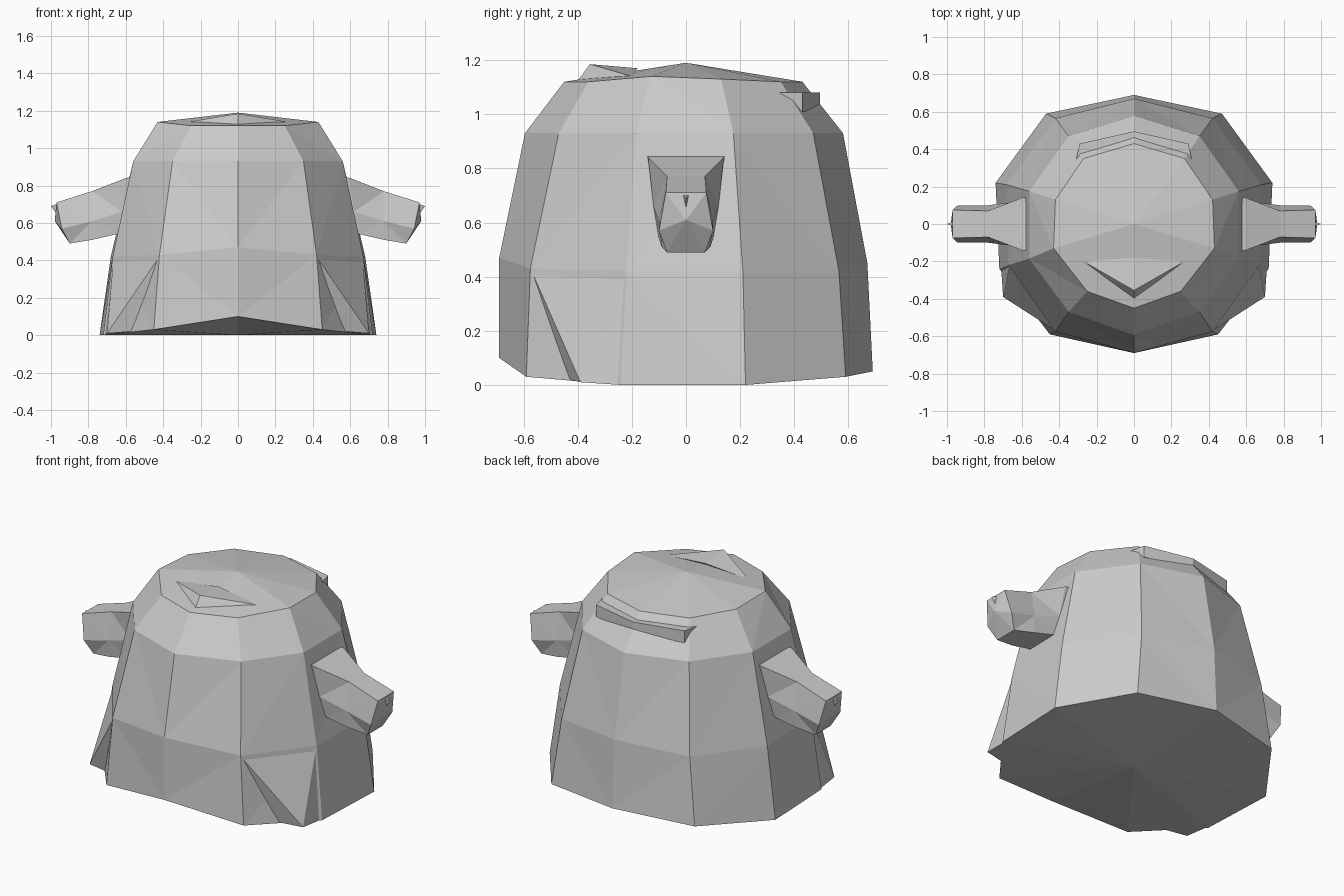
import bpy
import bmesh

cube = bpy.data.objects.get("Cube")
if cube:
    bpy.data.objects.remove(cube, do_unlink=True)

grey = bpy.data.materials.new("plain_grey")
grey.use_nodes = True
colour = (0.6, 0.6, 0.6, 1)
grey.diffuse_color = colour
grey.node_tree.nodes["Principled BSDF"].inputs["Base Color"].default_value = colour


def finish(name, bm):
    bmesh.ops.recalc_face_normals(bm, faces=bm.faces[:])
    mesh = bpy.data.meshes.new(name)
    bm.to_mesh(mesh)
    bm.free()
    mesh.materials.append(grey)
    obj = bpy.data.objects.new(name, mesh)
    bpy.context.collection.objects.link(obj)
    return obj


def loft(name, rings, start=None, end=None):
    """Skin closed rings and close each end, with a fan if a tip is given."""
    bm = bmesh.new()
    rows = [[bm.verts.new(p) for p in ring] for ring in rings]
    n = len(rows[0])
    for a, b in zip(rows, rows[1:]):
        for i in range(n):
            j = (i + 1) % n
            bm.faces.new((a[i], a[j], b[j], b[i]))
    for row, tip in ((rows[0], start), (rows[-1], end)):
        if tip is None:
            bm.faces.new(row)
            continue
        v = bm.verts.new(tip)
        for i in range(n):
            bm.faces.new((row[i], row[(i + 1) % n], v))
    bmesh.ops.triangulate(bm, faces=[f for f in bm.faces if len(f.verts) == 4])
    return finish(name, bm)


def hull(name, points):
    bm = bmesh.new()
    for p in points:
        bm.verts.new(p)
    res = bmesh.ops.convex_hull(bm, input=bm.verts[:])
    loose = [v for v in bm.verts if not v.link_faces]
    bmesh.ops.delete(bm, geom=loose, context="VERTS")
    return finish(name, bm)


def ten_sided(half):
    """Ring from five points on the +x side, front to back plus both ends."""
    inner = half[1:-1]
    return half + [(-x, y, z) for x, y, z in reversed(inner)]


# Ten-sided body, from the base up to the shoulder of the cap
body_rings = [
    ten_sided([(0, -0.69, 0.10), (0.45, -0.59, 0.03), (0.72, -0.24, 0.0),
               (0.74, 0.22, 0.0), (0.47, 0.59, 0.03), (0, 0.69, 0.05)]),
    ten_sided([(0, -0.69, 0.47), (0.42, -0.575, 0.43), (0.67, -0.22, 0.42),
               (0.68, 0.21, 0.42), (0.42, 0.565, 0.42), (0, 0.67, 0.45)]),
    ten_sided([(0, -0.595, 0.93), (0.35, -0.47, 0.93), (0.56, -0.185, 0.93),
               (0.56, 0.175, 0.93), (0.35, 0.47, 0.93), (0, 0.58, 0.93)]),
    ten_sided([(0, -0.45, 1.12), (0.25, -0.36, 1.12), (0.43, -0.13, 1.14),
               (0.42, 0.13, 1.13), (0.27, 0.35, 1.12), (0, 0.43, 1.12)]),
]
loft("body", body_rings, (0, 0, 0), (0, 0, 1.19))

# Raised lip at the front of the cap
hull("front_lip", [(0, -0.355, 1.185), (0, -0.18, 1.17), (0, -0.41, 1.11)]
     + [(s * x, y, z) for s in (1, -1)
        for x, y, z in ((0.27, -0.2, 1.14), (0.25, -0.24, 1.11))])

# Narrow ledge at the back of the cap
hull("back_ledge", [(x, y, z) for z in (1.01, 1.08)
                    for x, y in ((-0.31, 0.34), (-0.29, 0.43), (0, 0.495),
                                 (0.29, 0.43), (0.31, 0.34))])

# Ears: x and z of the top and bottom, then half widths top, middle, bottom
sections = [
    (0.50, 0.86, 0.56, 0.54, 0.15, 0.12, 0.10),
    (0.60, 0.84, 0.65, 0.54, 0.14, 0.12, 0.10),
    (0.78, 0.77, 0.78, 0.51, 0.07, 0.10, 0.09),
    (0.97, 0.71, 0.90, 0.49, 0.075, 0.10, 0.07),
]
for side, s in (("left", 1), ("right", -1)):
    rings = []
    for xt, zt, xb, zb, wt, wm, wb in sections:
        xm, zm = xt * 0.6 + xb * 0.4, (zt + zb) / 2 - 0.03
        rings.append([(s * xt, -wt, zt), (s * xt, wt, zt), (s * xm, wm, zm),
                      (s * xb, wb, zb), (s * xb, -wb, zb), (s * xm, -wm, zm)])
    loft(side + "_ear", rings, None, (s * 0.98, 0, 0.61))

    # Thin spur on the tip of the ear
    hull(side + "_ear_spur", [(s * 0.94, -0.02, 0.71), (s * 0.94, 0.02, 0.71),
                              (s * 0.95, 0, 0.62), (s, 0, 0.69)])

    # Fold flaring from the lower front corner of the body
    hull(side + "_skirt_fold", [(s * x, y, z) for x, y, z in (
        (0.42, -0.57, 0.42), (0.665, -0.215, 0.42), (0.70, -0.39, 0.01),
        (0.57, -0.43, 0.02), (0.71, -0.24, 0.0))])
